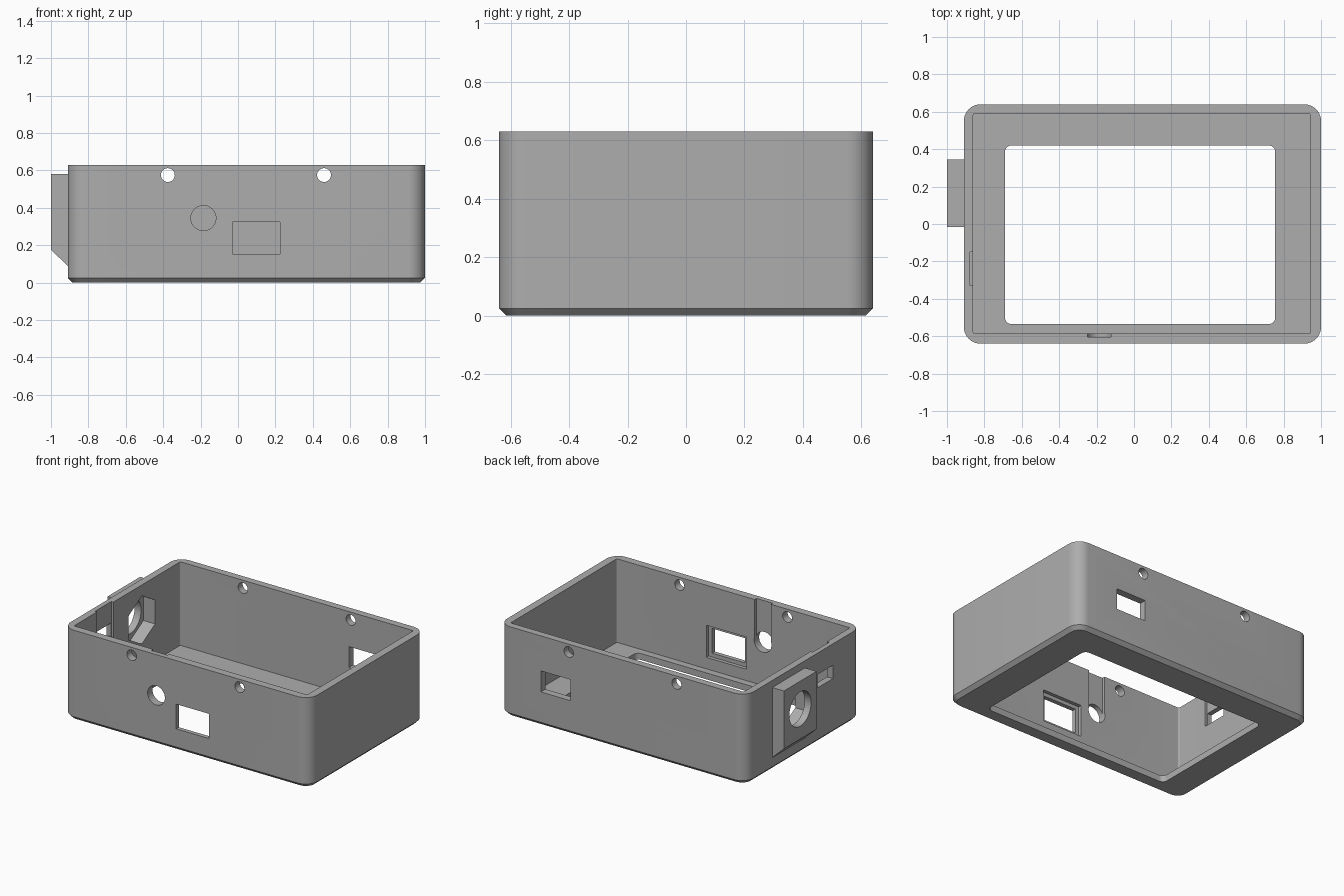
import bpy, bmesh, math

default = bpy.data.objects.get("Cube")
if default:
    bpy.data.objects.remove(default, do_unlink=True)

# One plain grey plastic
grey = bpy.data.materials.new("grey_plastic")
grey.use_nodes = True
COLOUR = (0.42, 0.42, 0.42, 1)
grey.diffuse_color = COLOUR
grey.node_tree.nodes["Principled BSDF"].inputs["Base Color"].default_value = COLOUR


def arc(cx, cy, r, start, end, steps):
    return [(cx + r * math.cos(math.radians(start + (end - start) * i / steps)),
             cy + r * math.sin(math.radians(start + (end - start) * i / steps)))
            for i in range(steps + 1)]


def circle(cx, cy, r, sides=48, turn=0):
    return arc(cx, cy, r, turn, turn + 360, sides)[:-1]


def rect(a0, a1, b0, b1, r=0):
    if r == 0:
        return [(a0, b0), (a1, b0), (a1, b1), (a0, b1)]
    return (arc(a1 - r, b1 - r, r, 0, 90, 10) + arc(a0 + r, b1 - r, r, 90, 180, 10)
            + arc(a0 + r, b0 + r, r, 180, 270, 10) + arc(a1 - r, b0 + r, r, 270, 360, 10))


def loft(name, sections, axis="z"):
    """Skin a closed solid through (outline, position) sections along an axis."""
    place = {"x": lambda a, b, t: (t, a, b),
             "y": lambda a, b, t: (a, t, b),
             "z": lambda a, b, t: (a, b, t)}[axis]
    bm = bmesh.new()
    rings = [[bm.verts.new(place(a, b, t)) for a, b in outline] for outline, t in sections]
    for low, high in zip(rings, rings[1:]):
        for i in range(len(low)):
            j = (i + 1) % len(low)
            bm.faces.new((low[i], low[j], high[j], high[i]))
    bm.faces.new(rings[0])
    bm.faces.new(rings[-1])
    bmesh.ops.recalc_face_normals(bm, faces=bm.faces)
    mesh = bpy.data.meshes.new(name)
    bm.to_mesh(mesh)
    bm.free()
    mesh.materials.append(grey)
    obj = bpy.data.objects.new(name, mesh)
    bpy.context.collection.objects.link(obj)
    return obj


def prism(name, outline, axis, start, end):
    return loft(name, [(outline, start), (outline, end)], axis)


def combine(tool, operation="DIFFERENCE"):
    tool.hide_render = True
    mod = case.modifiers.new(tool.name, "BOOLEAN")
    mod.operation = operation
    mod.solver = "EXACT"
    mod.object = tool
    bpy.ops.object.select_all(action="DESELECT")
    bpy.context.view_layer.objects.active = case
    case.select_set(True)
    bpy.ops.object.modifier_apply(modifier=mod.name)
    bpy.data.objects.remove(tool, do_unlink=True)


# Outer shell with rounded corners and a chamfered bottom edge
H = 0.63
outer = rect(-0.91, 1, -0.64, 0.64, 0.09)
foot = rect(-0.885, 0.975, -0.615, 0.615, 0.065)
case = loft("case", [(foot, 0), (outer, 0.025), (outer, H)])

# Socket block on the right wall, sloped underneath
block = [(-1, 0.58), (-1, 0.175), (-0.91, 0.09), (-0.88, 0.09), (-0.88, 0.58)]
combine(prism("socket_block", block, "y", -0.015, 0.345), "UNION")

# Open interior and the display window in the floor
combine(prism("interior", rect(-0.86, 0.945, -0.585, 0.59, 0.01), "z", 0.045, 0.8))
combine(prism("window", rect(-0.69, 0.755, -0.535, 0.42, 0.035), "z", -0.1, 0.2))

# Screw holes through front and back walls
for x in (-0.375, 0.46):
    combine(prism("screw_hole", circle(x, 0.575, 0.037, 32), "y", -0.8, 0.8))

# Front wall: round hole with its inner slot, and a port with an inner recess
combine(prism("round_hole", circle(-0.185, 0.345, 0.067), "y", -0.8, -0.5))
slot = arc(-0.185, 0.345, 0.063, 180, 360, 24) + [(-0.122, 0.7), (-0.248, 0.7)]
combine(prism("inner_slot", slot, "y", -0.605, -0.5))
combine(prism("front_port", rect(-0.03, 0.225, 0.152, 0.325), "y", -0.8, -0.5))
combine(prism("port_recess", rect(-0.057, 0.252, 0.125, 0.35), "y", -0.61, -0.5))

# Back wall port
combine(prism("back_port", rect(0.445, 0.675, 0.238, 0.385), "y", 0.5, 0.8))

# Right wall: socket hole with hexagonal nut pocket, and a slotted opening
combine(prism("socket_hole", circle(0.165, 0.385, 0.12), "x", -1.2, -0.8))
combine(prism("nut_pocket", circle(0.165, 0.385, 0.168, 6, 30), "x", -0.95, -0.8))
combine(prism("side_port", rect(-0.325, -0.155, 0.387, 0.48), "x", -1.2, -0.8))
combine(prism("side_slot", rect(-0.33, -0.15, 0.383, 0.7), "x", -0.876, -0.8))

case.select_set(True)
bpy.context.view_layer.objects.active = case
bpy.ops.object.shade_smooth_by_angle(angle=math.radians(25))
